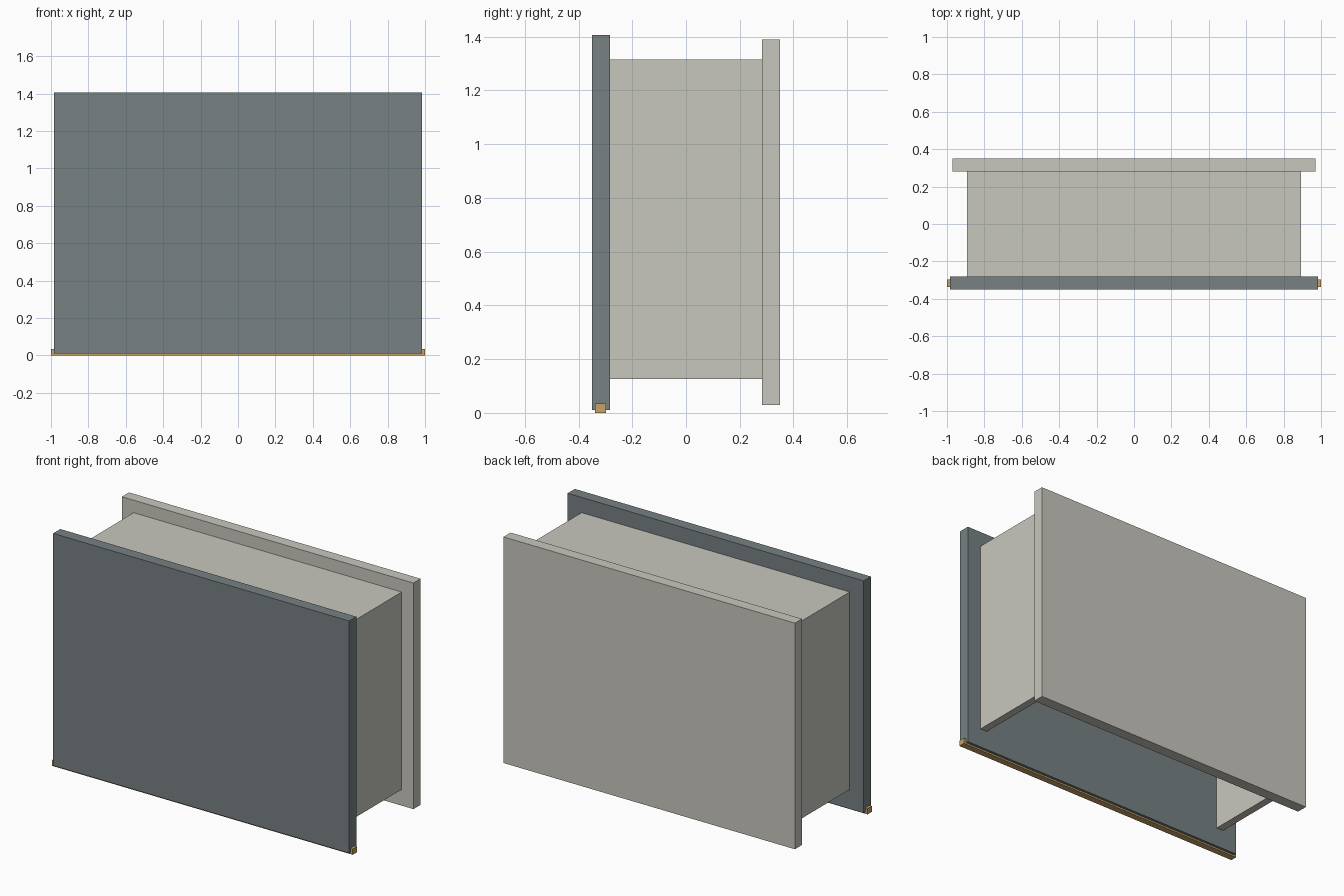
import bpy

if "Cube" in bpy.data.objects:
    bpy.data.objects.remove(bpy.data.objects["Cube"])


def material(name, rgb):
    m = bpy.data.materials.new(name)
    m.diffuse_color = (*rgb, 1.0)
    m.use_nodes = True
    m.node_tree.nodes["Principled BSDF"].inputs["Base Color"].default_value = m.diffuse_color
    return m


GREY = material("warm grey", (0.578, 0.571, 0.515))
SLATE = material("slate", (0.184, 0.220, 0.228))
TAN = material("tan wood", (0.578, 0.360, 0.140))


def box(name, lo, hi, mat):
    """Flat-shaded block between two opposite corners."""
    bpy.ops.mesh.primitive_cube_add(
        size=1, location=[(a + b) / 2 for a, b in zip(lo, hi)])
    ob = bpy.context.object
    ob.name = name
    ob.scale = [b - a for a, b in zip(lo, hi)]
    bpy.ops.object.transform_apply(location=False, rotation=False, scale=True)
    ob.data.materials.append(mat)
    return ob


# Large front and back panels
box("front_panel", (-0.985, -0.35, 0.01), (0.985, -0.282, 1.407), SLATE)
box("back_panel", (-0.97, 0.282, 0.03), (0.97, 0.35, 1.39), GREY)

# Spacer between the panels: two walls and a lid, open at the bottom
for side, sx in (("left", -1), ("right", 1)):
    x0, x1 = sorted((sx * 0.845, sx * 0.892))
    box(side + "_wall", (x0, -0.282, 0.127), (x1, 0.282, 1.29), GREY)
box("top_lid", (-0.892, -0.282, 1.29), (0.892, 0.282, 1.315), GREY)

# Wooden strip along the foot of the front panel
box("bottom_strip", (-1.0, -0.338, 0.0), (1.0, -0.298, 0.035), TAN)
